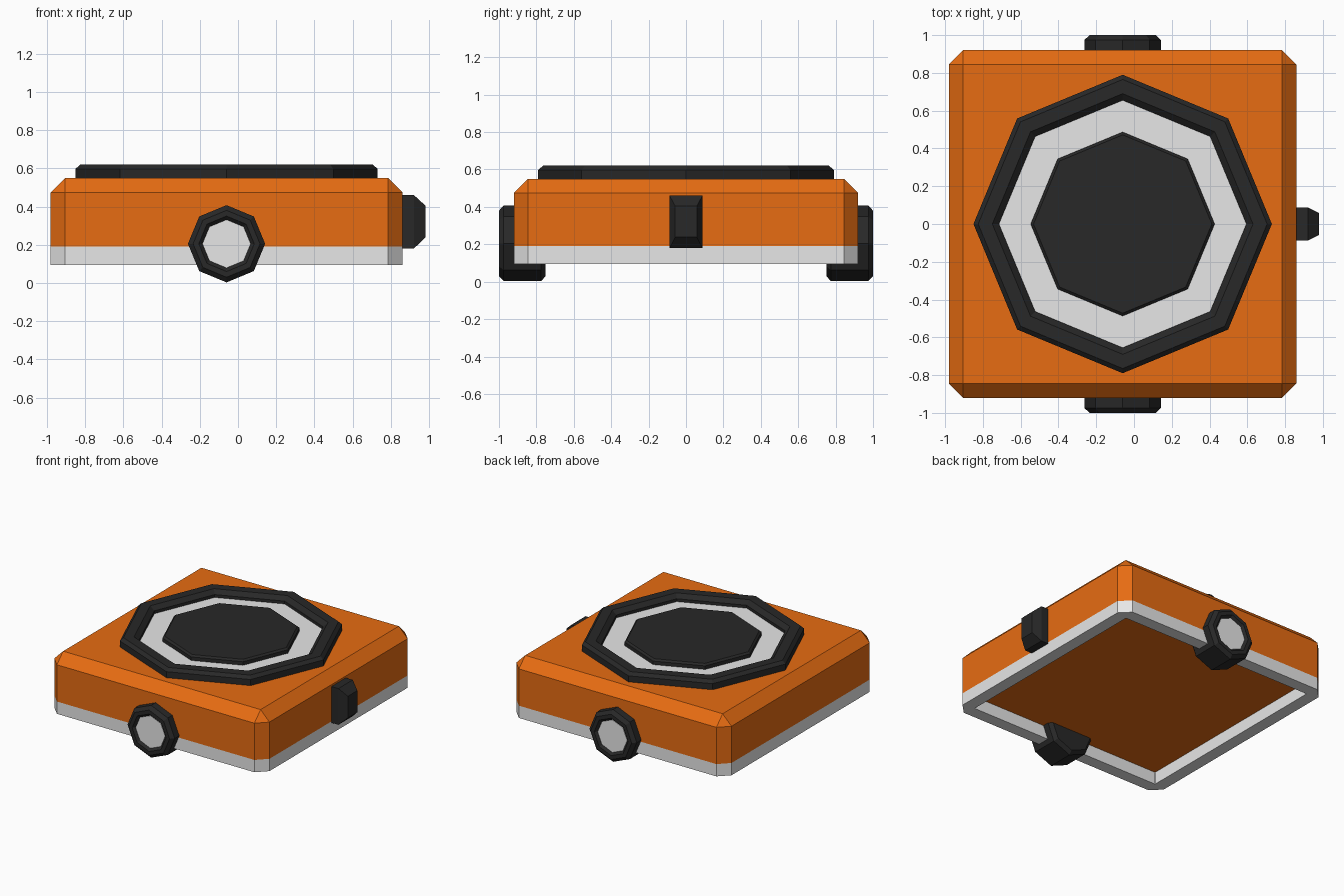
import bpy, bmesh, math
from mathutils import Matrix

if "Cube" in bpy.data.objects:
    bpy.data.objects.remove(bpy.data.objects["Cube"])

CX = -0.06  # body centre in x


def material(name, rgb):
    m = bpy.data.materials.new(name)
    m.diffuse_color = (*rgb, 1)
    m.use_nodes = True
    m.node_tree.nodes["Principled BSDF"].inputs["Base Color"].default_value = m.diffuse_color
    return m


ORANGE = material("orange", (0.80, 0.15, 0.006))
WHITE = material("light grey", (0.80, 0.80, 0.80))
BLACK = material("black", (0.021, 0.021, 0.021))


def finish(bm, name, mat, matrix=None):
    bmesh.ops.recalc_face_normals(bm, faces=bm.faces)
    me = bpy.data.meshes.new(name)
    if matrix:
        bm.transform(matrix)
        if matrix.determinant() < 0:
            bmesh.ops.reverse_faces(bm, faces=bm.faces)
    bm.to_mesh(me)
    bm.free()
    me.materials.append(mat)
    ob = bpy.data.objects.new(name, me)
    bpy.context.collection.objects.link(ob)
    return ob


def loft(name, rings, mat, closed=False, matrix=None):
    """Skin a stack of equal point rings; closed joins last to first."""
    bm = bmesh.new()
    vs = [[bm.verts.new(p) for p in r] for r in rings]
    n = len(vs[0])
    pairs = list(zip(vs, vs[1:])) + ([(vs[-1], vs[0])] if closed else [])
    for a, b in pairs:
        for i in range(n):
            j = (i + 1) % n
            bm.faces.new((a[i], a[j], b[j], b[i]))
    if not closed:
        bm.faces.new(vs[0])
        bm.faces.new(vs[-1])
    return finish(bm, name, mat, matrix)


def octagon(r, z):
    return [(r * math.cos(i * math.pi / 4), r * math.sin(i * math.pi / 4), z) for i in range(8)]


def square(h, c, z):
    """Square of half size h with corners cut by c."""
    k = h - c
    return [(h, -k, z), (h, k, z), (k, h, z), (-k, h, z),
            (-h, k, z), (-h, -k, z), (-k, -h, z), (k, -h, z)]


def turned(name, profile, mat, closed=False, matrix=None):
    return loft(name, [octagon(r, z) for r, z in profile], mat, closed, matrix)


centre = Matrix.Translation((CX, 0, 0))

# Case body: box with all but the bottom edges chamfered
bm = bmesh.new()
bmesh.ops.create_cube(bm, size=1, matrix=Matrix.Translation((CX, 0, 0.37)) @ Matrix.Diagonal((1.84, 1.84, 0.36, 1)))
edges = [e for e in bm.edges if max(v.co.z for v in e.verts) > 0.3]
bmesh.ops.bevel(bm, geom=edges, offset=0.076, segments=1, affect='EDGES', profile=0.5)
finish(bm, "case_body", ORANGE)

# Hollow skirt under the body
loft("base_skirt", [square(0.92, 0.076, 0.095), square(0.92, 0.076, 0.19),
                    square(0.825, 0.004, 0.19), square(0.825, 0.004, 0.095)],
     WHITE, closed=True, matrix=centre)

# Top ring, plate and centre disc
turned("top_ring", [(0.79, 0.54), (0.79, 0.597), (0.765, 0.62), (0.69, 0.62),
                    (0.655, 0.59), (0.655, 0.54)], BLACK, True, centre)
turned("top_plate", [(0.67, 0.54), (0.67, 0.568)], WHITE, matrix=centre)
turned("centre_disc", [(0.487, 0.55), (0.487, 0.595), (0.472, 0.608)], BLACK, matrix=centre)

# Octagonal wheels on front and back, with light hubs
for side, s in (("front", 1), ("back", -1)):
    # local z points outward from the body
    mat = Matrix.Translation((CX, 0, 0.205)) @ Matrix.Rotation(s * math.pi / 2, 4, 'X')
    turned(side + "_wheel", [(0.175, 0.75), (0.202, 0.775), (0.202, 0.975), (0.175, 1.0),
                             (0.145, 1.0), (0.125, 0.98)], BLACK, matrix=mat)
    turned(side + "_hub", [(0.126, 0.975), (0.126, 0.984)], WHITE, matrix=mat)

# Tapered side button


def button_ring(x, hy, z0, z1):
    return [(x, -hy, z0), (x, hy, z0), (x, hy, z1), (x, -hy, z1)]


loft("side_button", [button_ring(0.84, 0.088, 0.18, 0.46), button_ring(0.92, 0.088, 0.18, 0.46),
                     button_ring(0.98, 0.058, 0.238, 0.405)], BLACK)
